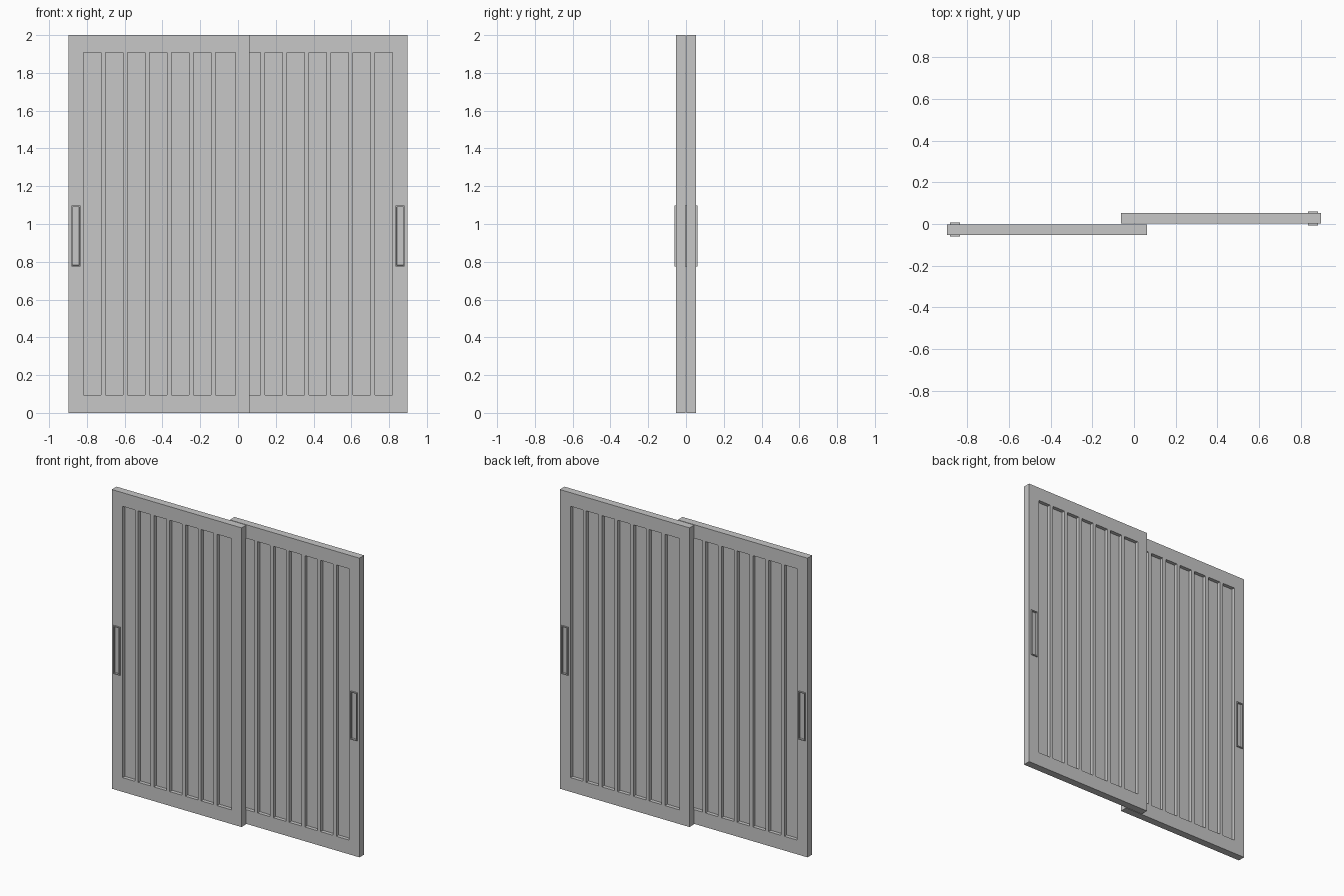
import bpy
import bmesh
from mathutils import Matrix, Vector

cube = bpy.data.objects.get("Cube")
if cube:
    bpy.data.objects.remove(cube, do_unlink=True)

# Single light grey finish
GREY = (0.57, 0.57, 0.57, 1.0)
grey = bpy.data.materials.new("light_grey_finish")
grey.use_nodes = True
grey.diffuse_color = GREY
grey.node_tree.nodes["Principled BSDF"].inputs["Base Color"].default_value = GREY

THICK = 0.05
MID_Y = -0.027
HEIGHT = 2.0
GROOVE_DEPTH = 0.024
HANDLE_X, HANDLE_Z = -0.858, 0.936
HANDLE_W, HANDLE_H = 0.048, 0.322
LIP = 0.008


def add_box(bm, x0, x1, y0, y1, z0, z1):
    size = Vector((x1 - x0, y1 - y0, z1 - z0))
    centre = Vector((x0 + x1, y0 + y1, z0 + z1)) / 2
    matrix = Matrix.Translation(centre) @ Matrix.Diagonal(size).to_4x4()
    bmesh.ops.create_cube(bm, size=1, matrix=matrix)


def to_object(name, bm):
    mesh = bpy.data.meshes.new(name)
    bm.to_mesh(mesh)
    bm.free()
    mesh.materials.append(grey)
    obj = bpy.data.objects.new(name, mesh)
    bpy.context.collection.objects.link(obj)
    return obj


def make_door(name):
    bm = bmesh.new()
    add_box(bm, -0.897, 0.062, MID_Y - THICK / 2, MID_Y + THICK / 2, 0, HEIGHT)
    door = to_object(name, bm)

    # Seven long grooves on both faces, plus the handle opening
    bm = bmesh.new()
    for i in range(7):
        x0 = -0.818 + i * 0.1165
        x1 = x0 + (0.106 if i == 6 else 0.092)
        for side in (-1, 1):
            ya = MID_Y + side * (THICK / 2 - GROOVE_DEPTH)
            yb = MID_Y + side * THICK
            add_box(bm, x0, x1, min(ya, yb), max(ya, yb), 0.095, 1.909)
    add_box(bm, HANDLE_X - HANDLE_W / 2, HANDLE_X + HANDLE_W / 2,
            MID_Y - THICK, MID_Y + THICK,
            HANDLE_Z - HANDLE_H / 2, HANDLE_Z + HANDLE_H / 2)
    cutter = to_object("groove_cutter", bm)
    cutter.hide_render = True

    cut = door.modifiers.new("grooves", "BOOLEAN")
    cut.operation = "DIFFERENCE"
    cut.solver = "EXACT"
    cut.object = cutter
    bpy.context.view_layer.update()
    graph = bpy.context.evaluated_depsgraph_get()
    door_mesh = bpy.data.meshes.new_from_object(door.evaluated_get(graph))
    door.modifiers.clear()
    door.data = door_mesh
    bpy.data.objects.remove(cutter, do_unlink=True)
    return door


def make_handle(name):
    # Finger pull: raised rim with a sunken pocket on both faces
    bm = bmesh.new()
    half = THICK / 2 + LIP
    add_box(bm, HANDLE_X - HANDLE_W / 2, HANDLE_X + HANDLE_W / 2,
            MID_Y - half, MID_Y + half,
            HANDLE_Z - HANDLE_H / 2, HANDLE_Z + HANDLE_H / 2)
    bm.normal_update()
    for face in [f for f in bm.faces if abs(f.normal.y) > 0.9]:
        inward = -face.normal.copy()
        bmesh.ops.inset_individual(bm, faces=[face], thickness=0.009)
        # A second inset gives the pocket its upright walls
        bmesh.ops.inset_individual(bm, faces=[face], thickness=0.0005)
        bmesh.ops.translate(bm, verts=face.verts, vec=inward * 0.012)
    return to_object(name, bm)


# The rear door is the front door turned half round
half_turn = Matrix.Rotation(3.14159265, 4, "Z")
for place in ("front", "rear"):
    parts = (make_door(place + "_door"), make_handle(place + "_handle"))
    if place == "rear":
        for part in parts:
            part.data.transform(half_turn)
